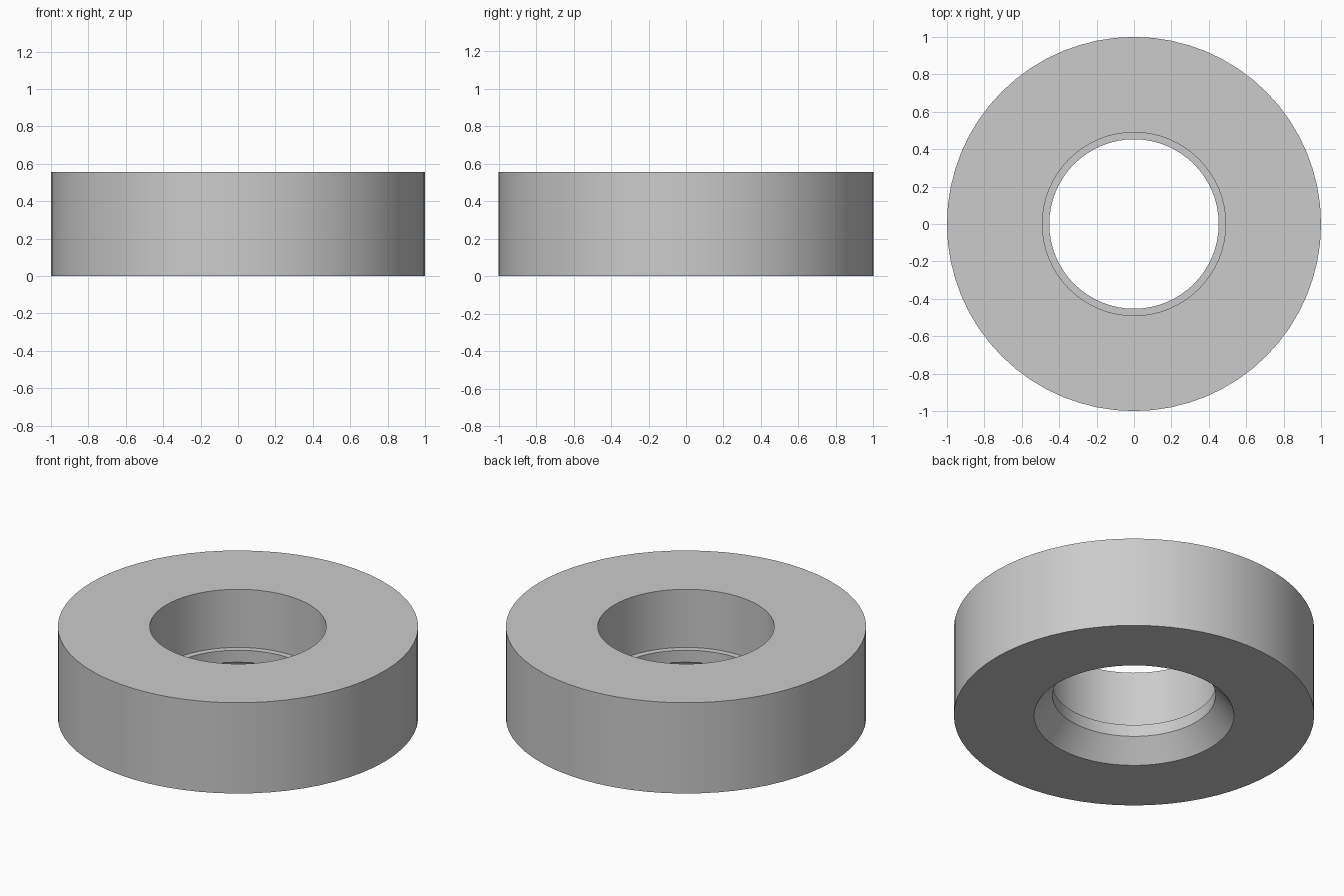
import bpy, bmesh, math

if "Cube" in bpy.data.objects:
    bpy.data.objects.remove(bpy.data.objects["Cube"])

SEGMENTS = 64

# One colour for the whole part
grey = bpy.data.materials.new("plain grey")
grey.diffuse_color = (0.6, 0.6, 0.6, 1.0)
grey.use_nodes = True
grey.node_tree.nodes["Principled BSDF"].inputs["Base Color"].default_value = grey.diffuse_color

# Closed cross-section (radius, height): outer wall, bore, ledge, throat, flared mouth
profile = [(1.0, 0.0), (1.0, 0.556), (0.49, 0.556), (0.49, 0.2),
           (0.453, 0.2), (0.453, 0.127), (0.555, 0.0)]

# Revolve the cross-section into a ring
bm = bmesh.new()
rings = []
for i in range(SEGMENTS):
    a = 2 * math.pi * i / SEGMENTS
    rings.append([bm.verts.new((r * math.cos(a), r * math.sin(a), z)) for r, z in profile])
for i in range(SEGMENTS):
    here, after = rings[i], rings[(i + 1) % SEGMENTS]
    for j in range(len(profile)):
        k = (j + 1) % len(profile)
        bm.faces.new((here[j], after[j], after[k], here[k]))
bmesh.ops.recalc_face_normals(bm, faces=bm.faces)
mesh = bpy.data.meshes.new("stepped_ring")
bm.to_mesh(mesh)
bm.free()
mesh.materials.append(grey)

ring = bpy.data.objects.new("stepped_ring", mesh)
bpy.context.collection.objects.link(ring)

# Smooth round walls, sharp rims
bpy.context.view_layer.objects.active = ring
ring.select_set(True)
bpy.ops.object.shade_smooth_by_angle(angle=math.radians(30))
